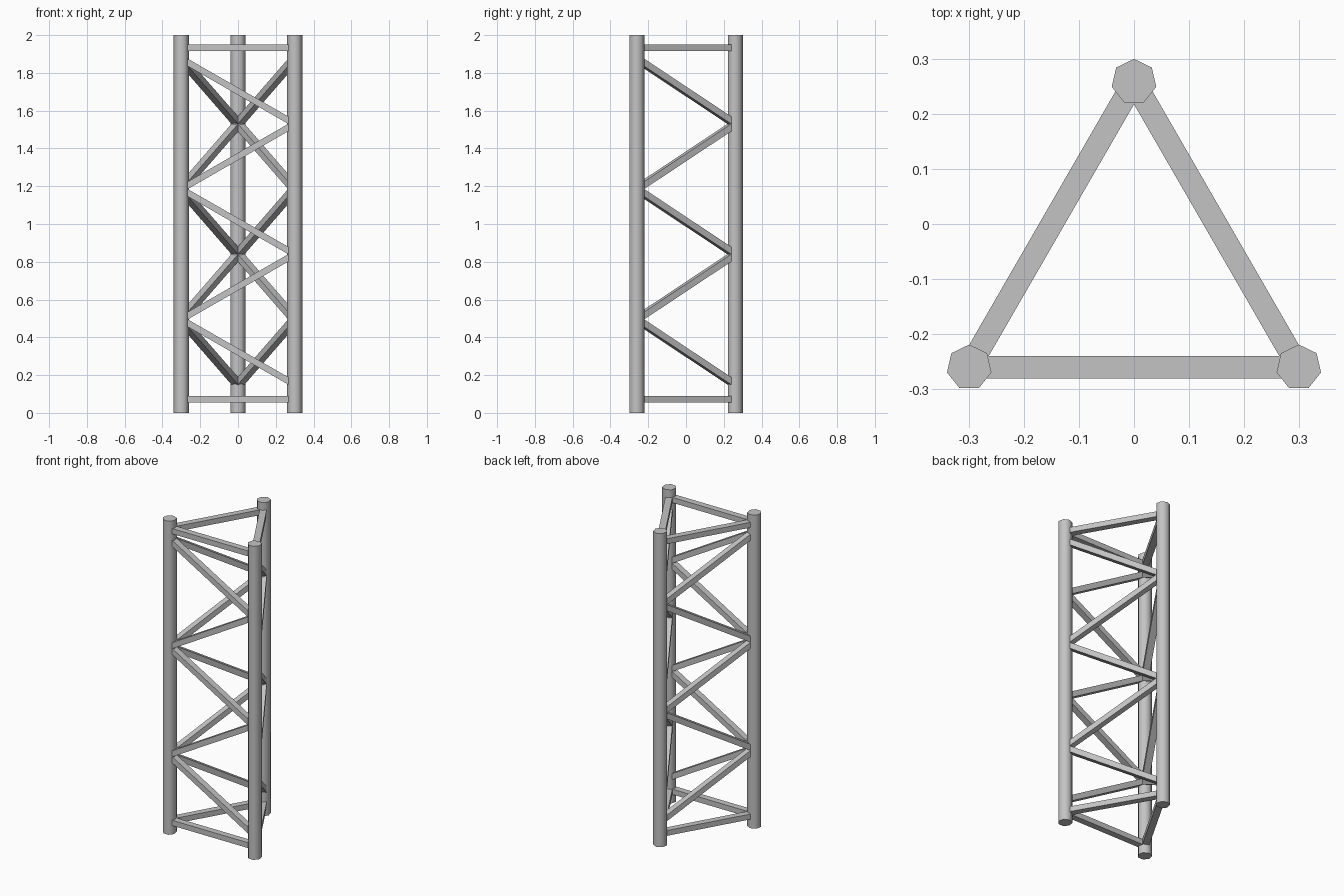
import bpy, math
from mathutils import Vector

cube = bpy.data.objects.get("Cube")
if cube:
    bpy.data.objects.remove(cube, do_unlink=True)

# Plain grey metal
metal = bpy.data.materials.new("grey_metal")
metal.use_nodes = True
grey = (0.55, 0.55, 0.55, 1)
metal.diffuse_color = grey
metal.node_tree.nodes["Principled BSDF"].inputs["Base Color"].default_value = grey

HEIGHT = 2.0
POSTS = {
    "right": Vector((-0.3, -0.261, 0)),
    "left": Vector((0.3, -0.261, 0)),
    "back": Vector((0, 0.259, 0)),
}


def add_post(name, base):
    """Seven-sided upright tube with rounded shading on its sides."""
    bpy.ops.mesh.primitive_cylinder_add(
        vertices=7, radius=0.0415, depth=HEIGHT,
        location=base + Vector((0, 0, HEIGHT / 2)))
    post = bpy.context.object
    post.name = name
    post.data.materials.append(metal)
    bpy.ops.object.shade_smooth_by_angle(angle=math.radians(60))


def add_bar(name, start, end, width=0.041, depth=0.034):
    """Rectangular bar between two points, its wide side level."""
    run = end - start
    bpy.ops.mesh.primitive_cube_add(size=1, location=(start + end) / 2)
    bar = bpy.context.object
    bar.name = name
    bar.scale = (width, depth, run.length)
    bar.rotation_euler = run.to_track_quat("Z", "Y").to_euler()
    bar.data.materials.append(metal)


# Uprights
for side, base in POSTS.items():
    add_post(f"{side}_post", base)

# Each face: level rails at both ends and a zigzag of five braces
TOP_NODE, STEP, BRACES = 1.875, 0.345, 5
for face, high, low in (("front", "right", "left"),
                        ("right", "right", "back"),
                        ("left", "left", "back")):
    a, b = POSTS[high], POSTS[low]
    for label, z in (("bottom", 0.073), ("top", 1.934)):
        lift = Vector((0, 0, z))
        add_bar(f"{face}_{label}_rail", a + lift, b + lift)
    for i in range(BRACES):
        start, end = (a, b) if i % 2 == 0 else (b, a)
        z = TOP_NODE - i * STEP
        add_bar(f"{face}_brace_{i + 1}",
                start + Vector((0, 0, z)), end + Vector((0, 0, z - STEP)))
